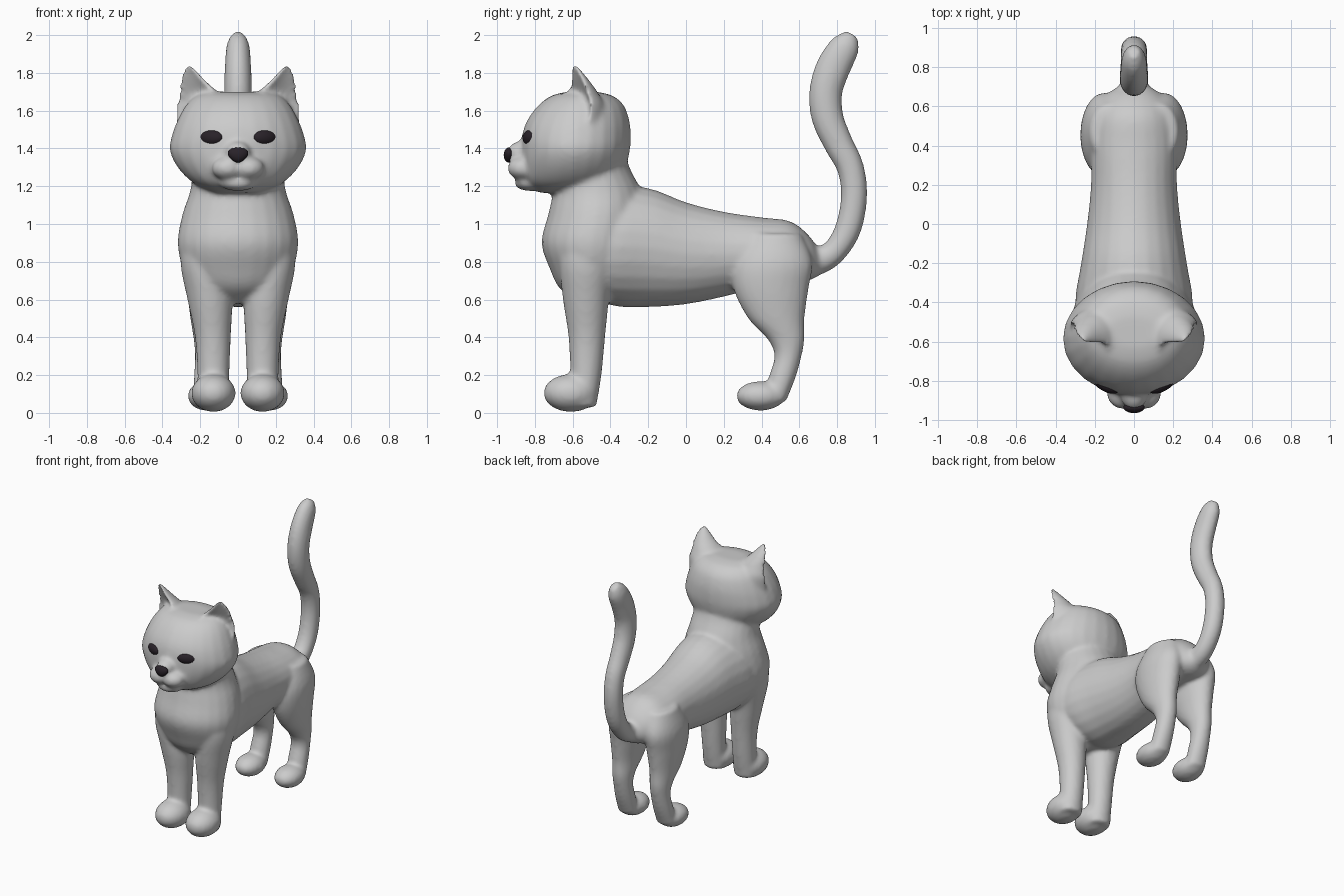
import bpy, bmesh, math
from mathutils import Vector, Matrix

cube = bpy.data.objects.get("Cube")
if cube:
    bpy.data.objects.remove(cube, do_unlink=True)


def material(name, color):
    m = bpy.data.materials.new(name)
    m.use_nodes = True
    m.diffuse_color = (*color, 1)
    bsdf = m.node_tree.nodes["Principled BSDF"]
    bsdf.inputs["Base Color"].default_value = (*color, 1)
    bsdf.inputs["Roughness"].default_value = 0.7
    return m


FUR = material("grey_fur", (0.6, 0.6, 0.6))
DARK = material("dark_eyes_and_nose", (0.022, 0.016, 0.022))


def spline(rows, steps=4):
    """Smooth the list of rings with a Catmull-Rom curve."""
    pts = [Vector(r) for r in rows]
    pts = [2 * pts[0] - pts[1]] + pts + [2 * pts[-1] - pts[-2]]
    out = []
    for a, b, c, d in zip(pts, pts[1:], pts[2:], pts[3:]):
        for i in range(steps):
            t = i / steps
            out.append(b + (c - a) * t / 2 + (2 * a - 5 * b + 4 * c - d) * t * t / 2
                       + (3 * b - a - 3 * c + d) * t ** 3 / 2)
    return out + [pts[-2]]


def loft(bm, rows, axis=None, side=1, turn=0.0, dent=1.0, segs=24):
    """Skin ellipses (x, y, z, half width, half depth); axis None follows the path."""
    rings = spline(rows)
    loops = []
    for i, r in enumerate(rings):
        a, b = rings[max(i - 1, 0)], rings[min(i + 1, len(rings) - 1)]
        t = Vector(axis) if axis else Vector((0, b[1] - a[1], b[2] - a[2])).normalized()
        spin = Matrix.Rotation(turn, 3, t)
        u, v = spin @ Vector((1, 0, 0)), spin @ t.cross(Vector((1, 0, 0)))
        loop = []
        for k in range(segs):
            ang = 2 * math.pi * k / segs
            s = math.sin(ang)
            p = Vector(r[:3]) + u * r[3] * math.cos(ang) + v * r[4] * s * (dent if s < 0 else 1)
            p.x *= side
            loop.append(bm.verts.new(p))
        loops.append(loop)
    for l0, l1 in zip(loops, loops[1:]):
        for k in range(segs):
            n = (k + 1) % segs
            bm.faces.new((l0[k], l0[n], l1[n], l1[k]))
    bm.faces.new(loops[0])
    bm.faces.new(loops[-1])


def ball(bm, center, radii, turn=0.0):
    m = (Matrix.Translation(center) @ Matrix.Rotation(turn, 4, 'Z')
         @ Matrix.Diagonal((*radii, 1)))
    return bmesh.ops.create_uvsphere(bm, u_segments=24, v_segments=16, radius=1, matrix=m)["verts"]


def finish(bm, name, mat):
    bmesh.ops.recalc_face_normals(bm, faces=bm.faces)
    for f in bm.faces:
        f.smooth = True
    me = bpy.data.meshes.new(name)
    bm.to_mesh(me)
    bm.free()
    me.materials.append(mat)
    ob = bpy.data.objects.new(name, me)
    bpy.context.collection.objects.link(ob)
    return ob


Z, Y = (0, 0, 1), (0, -1, 0)
bm = bmesh.new()

# Trunk, from chest to rump
loft(bm, [(0, -.55, .86, .26, .2), (0, -.4, .88, .3, .31), (0, -.2, .875, .27, .315),
          (0, 0, .845, .24, .27), (0, .2, .84, .22, .225), (0, .4, .85, .22, .185),
          (0, .55, .85, .2, .165), (0, .65, .82, .15, .12), (0, .71, .79, .07, .06)], Y)

# Chest and neck
loft(bm, [(0, -.5, .58, .1, .07), (0, -.5, .66, .22, .17), (0, -.5, .76, .29, .22),
          (0, -.5, .9, .32, .265), (0, -.475, 1.05, .295, .255), (0, -.47, 1.17, .255, .235),
          (0, -.5, 1.28, .24, .21), (0, -.52, 1.36, .24, .2)], Z)

# Head
loft(bm, [(0, -.63, 1.165, .13, .15), (0, -.61, 1.22, .24, .24), (0, -.595, 1.3, .32, .275),
          (0, -.585, 1.39, .362, .288), (0, -.58, 1.47, .35, .288), (0, -.57, 1.55, .32, .27),
          (0, -.555, 1.63, .275, .225), (0, -.55, 1.68, .22, .16), (0, -.55, 1.7, .14, .08)], Z)

# Nose bridge and chin
ball(bm, (0, -.865, 1.375), (.07, .085, .065))
ball(bm, (0, -.825, 1.215), (.1, .085, .04))

# Tail
loft(bm, [(0, .62, .8, .075, .09), (0, .71, .81, .07, .075), (0, .79, .86, .068, .066),
          (0, .86, .98, .068, .07), (0, .89, 1.15, .068, .07), (0, .87, 1.3, .068, .072),
          (0, .81, 1.42, .07, .078), (0, .75, 1.56, .073, .085), (0, .74, 1.7, .073, .088),
          (0, .78, 1.83, .07, .092), (0, .845, 1.945, .06, .078), (0, .88, 2.005, .03, .035)])

for s in (1, -1):
    # Front leg and paw
    loft(bm, [(.17, -.53, 1.0, .11, .13), (.19, -.53, .8, .115, .14), (.15, -.53, .6, .118, .122),
              (.133, -.525, .4, .095, .097), (.13, -.53, .2, .085, .083),
              (.13, -.545, .03, .085, .07)], Z, s)
    ball(bm, (.13 * s, -.61, .105), (.118, .145, .1))
    # Hind leg and paw
    loft(bm, [(.12, .47, .95, .1, .14), (.15, .46, .8, .12, .21), (.155, .45, .66, .115, .2),
              (.16, .478, .5, .092, .15), (.16, .53, .39, .075, .098), (.16, .54, .3, .068, .072),
              (.162, .51, .19, .072, .072), (.165, .47, .06, .075, .06)], Z, s)
    ball(bm, (.167 * s, .395, .09), (.1, .13, .078))
    # Ear, hollow towards the front
    loft(bm, [(.22, -.57, 1.5, .12, .13), (.22, -.575, 1.62, .128, .15), (.22, -.585, 1.69, .115, .125),
              (.25, -.59, 1.76, .075, .08), (.268, -.6, 1.84, .02, .025)],
         Z, s, math.radians(28), -.25)
    # Muzzle puff
    ball(bm, (.055 * s, -.865, 1.295), (.085, .08, .062))

# Fuse the parts into one soft skin
body = finish(bm, "cat_body", FUR)
remesh = body.modifiers.new("fuse", 'REMESH')
remesh.mode = 'VOXEL'
remesh.voxel_size = 0.014
remesh.use_smooth_shade = True
soften = body.modifiers.new("soften", 'SMOOTH')
soften.factor = 0.5
soften.iterations = 9
bpy.context.view_layer.objects.active = body
body.select_set(True)
for name in ("fuse", "soften"):
    bpy.ops.object.modifier_apply(modifier=name)

# Eyes
for s, label in ((1, "left_eye"), (-1, "right_eye")):
    bm = bmesh.new()
    ball(bm, (.14 * s, -.825, 1.457), (.068, .032, .04), math.radians(25) * s)
    finish(bm, label, DARK)

# Nose, wider at the top
bm = bmesh.new()
for v in ball(bm, (0, -.937, 1.365), (.052, .028, .04)):
    v.co.x *= 1 + (v.co.z - 1.365) * 8
finish(bm, "nose", DARK)
